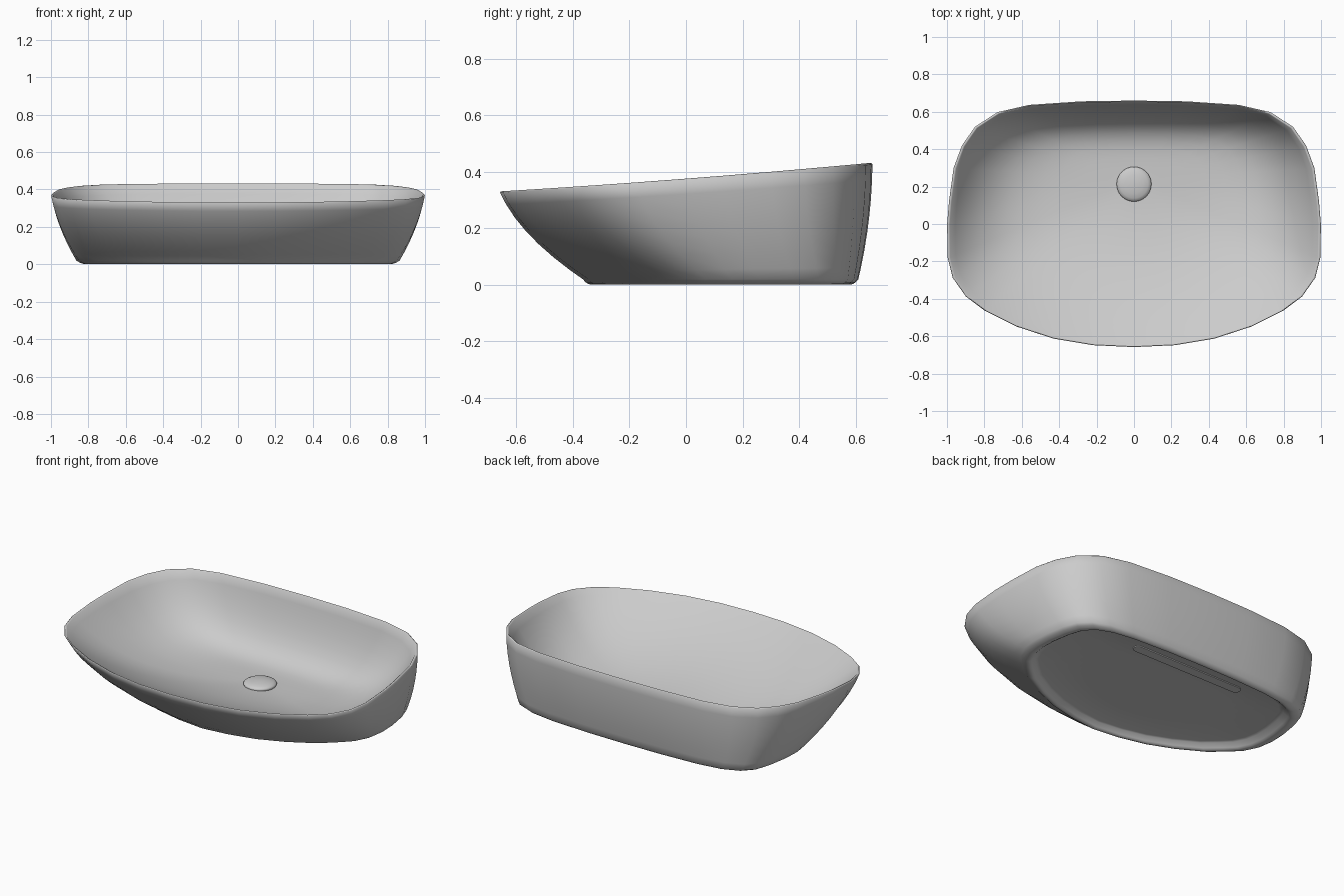
import bpy, bmesh, math
from mathutils import Vector

if "Cube" in bpy.data.objects:
    bpy.data.objects.remove(bpy.data.objects["Cube"])

# Right half outlines, from back centre round to front centre
RIM = [(0, .66), (.28, .656), (.56, .637), (.73, .598), (.85, .52), (.92, .42),
       (.965, .30), (.99, .12), (1, 0), (.998, -.18), (.97, -.29), (.90, -.39),
       (.80, -.465), (.63, -.55), (.43, -.615), (.22, -.65), (0, -.66)]
BASE = [(0, .61), (.25, .607), (.5, .595), (.65, .573), (.75, .533), (.81, .47),
        (.84, .38), (.86, .26), (.864, .16), (.85, .07), (.81, -.01), (.75, -.07),
        (.66, -.15), (.5, -.24), (.34, -.305), (.17, -.345), (0, -.365)]


def full(half):
    return half + [(-x, y) for x, y in half[-2:0:-1]]


RIM, BASE = full(RIM), full(BASE)
CENTRE = Vector((0, .24, .057))      # lowest point of the bowl


def flat_ring(s, z, cy=.13):
    return [Vector((x * s, cy + (y - cy) * s, z)) for x, y in BASE]


def rim_height(y):
    return .376 + .077 * y + .013 * y * y


def outer_ring(t, s_rim=1):
    # wall between base and sloping rim; the back bulges more than the front
    ring = []
    for b, r in zip(BASE, RIM):
        x, y = r[0] * s_rim, r[1] * s_rim
        k = .55 + .4 * min(1, max(0, (y - .1) / .45))
        f = t + k * t * (1 - t)
        ring.append(Vector((b[0] + (x - b[0]) * f, b[1] + (y - b[1]) * f,
                            .02 + (rim_height(y) - .02) * t)))
    return ring


def bowl_ring(f):
    # bowl: gentle slope at the front, steep at the back and sides
    ring = []
    for rx, ry in RIM:
        x, y = rx * .985, ry * .985
        p = min(4.8, 2 + (y + .65) * 3.3)
        ring.append(Vector((x * f, CENTRE.y + (y - CENTRE.y) * f,
                            CENTRE.z + (rim_height(y) - .005 - CENTRE.z) * f ** p)))
    return ring


def loft(name, rings, first_pole, last_pole, angle=45):
    bm = bmesh.new()
    vs = [[bm.verts.new(p) for p in ring] for ring in rings]
    n = len(vs[0])
    for a, b in zip(vs, vs[1:]):
        for i in range(n):
            j = (i + 1) % n
            bm.faces.new((a[i], a[j], b[j], b[i]))
    for ring, pole in ((vs[0], first_pole), (vs[-1], last_pole)):
        c = bm.verts.new(pole)
        for i in range(n):
            bm.faces.new((ring[i], ring[(i + 1) % n], c))
    bmesh.ops.recalc_face_normals(bm, faces=bm.faces)
    me = bpy.data.meshes.new(name)
    bm.to_mesh(me)
    bm.free()
    ob = bpy.data.objects.new(name, me)
    bpy.context.collection.objects.link(ob)
    bpy.ops.object.select_all(action='DESELECT')
    ob.select_set(True)
    bpy.context.view_layer.objects.active = ob
    bpy.ops.object.shade_smooth_by_angle(angle=math.radians(angle))
    return ob


# Basin shell: recessed underside, rounded foot, outer wall, thin rim, inner bowl
rings = [flat_ring(s, z) for s, z in
         ((.5, .036), (.86, .036), (.885, .032), (.915, .01), (.93, .003),
          (.945, .001), (.96, .003), (.98, .009))]
rings += [outer_ring(t) for t in (0, .1, .25, .4, .55, .7, .85, .985)]
rings.append(outer_ring(1, .993))
rings += [bowl_ring(f) for f in (1, .97, .93, .88, .82, .75, .68, .6, .5, .4, .28, .15)]
loft("basin", rings, (0, .13, .036), CENTRE, 80)


def circle(cx, cy, r, z, n=32):
    return [Vector((cx + r * math.cos(2 * math.pi * i / n),
                    cy + r * math.sin(2 * math.pi * i / n), z)) for i in range(n)]


# Domed drain cap
DY = .213
loft("drain_cap", [circle(0, DY, r, z) for r, z in
     ((.083, .05), (.09, .058), (.093, .066), (.089, .072), (.075, .079), (.05, .084), (.025, .087))],
     (0, DY, .05), (0, DY, .088), 60)


# Round-ended strip under the back edge
def capsule(half, r, cy, z, n=24):
    ring = circle(0, cy, r, z, n)
    return [Vector((p.x + (half if i < n / 4 or i >= 3 * n / 4 else -half), p.y, z))
            for i, p in enumerate(ring)]


loft("underside_strip", [capsule(.35, .03, .455, .03), capsule(.35, .03, .455, .045)],
     (0, .455, .03), (0, .455, .045))
